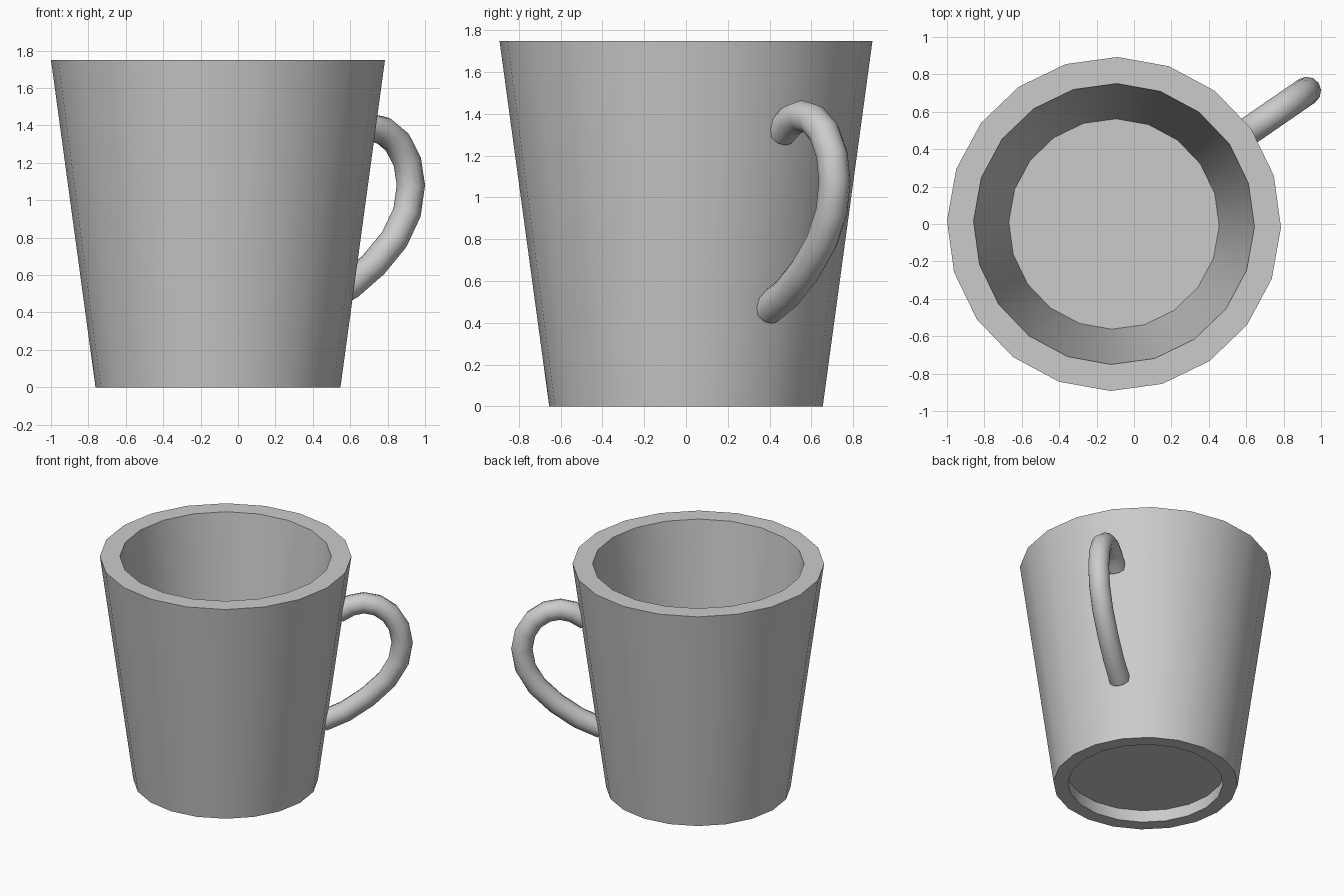
import bpy, bmesh
from math import cos, sin, radians, pi

if "Cube" in bpy.data.objects:
    bpy.data.objects.remove(bpy.data.objects["Cube"])

CX = -0.107          # mug axis position in x
SIDES = 20
TURN = radians(-1.2)


def ring(bm, r, z):
    return [bm.verts.new((CX + r * cos(TURN + 2 * pi * i / SIDES),
                          r * sin(TURN + 2 * pi * i / SIDES), z)) for i in range(SIDES)]


def bridge(bm, a, b):
    for i in range(SIDES):
        j = (i + 1) % SIDES
        bm.faces.new((a[i], a[j], b[j], b[i]))


def add_mesh(name, bm):
    mesh = bpy.data.meshes.new(name)
    bm.to_mesh(mesh)
    bm.free()
    obj = bpy.data.objects.new(name, mesh)
    bpy.context.collection.objects.link(obj)
    return obj


def smooth(obj, angle):
    bpy.ops.object.select_all(action='DESELECT')
    obj.select_set(True)
    bpy.context.view_layer.objects.active = obj
    bpy.ops.object.shade_smooth_by_angle(angle=radians(angle))


# Mug wall: closed tapered shell, the inside passes below the floor to form the foot
bm = bmesh.new()
rings = [ring(bm, r, z) for r, z in
         ((0.655, 0), (0.893, 1.75), (0.751, 1.75), (0.5625, 0.1), (0.551, 0))]
for k in range(len(rings)):
    bridge(bm, rings[k], rings[(k + 1) % len(rings)])
bmesh.ops.recalc_face_normals(bm, faces=bm.faces)
smooth(add_mesh("mug_wall", bm), 30)

# Floor disc, leaving a shallow recess underneath
bm = bmesh.new()
bm.faces.new(ring(bm, 0.5625, 0.1))
add_mesh("mug_floor", bm)

# Handle: round tube along a path of (distance from axis, height)
path = [(0.80, 1.315), (0.89, 1.37), (0.98, 1.39), (1.075, 1.372), (1.165, 1.31),
        (1.23, 1.205), (1.253, 1.08), (1.228, 0.935), (1.145, 0.79),
        (1.01, 0.655), (0.85, 0.54), (0.69, 0.465)]
angle = radians(34.6)
curve = bpy.data.curves.new("handle", 'CURVE')
curve.dimensions = '3D'
curve.bevel_depth = 0.076
curve.bevel_resolution = 4
curve.use_fill_caps = True
spline = curve.splines.new('POLY')
spline.points.add(len(path) - 1)
for p, (d, z) in zip(spline.points, path):
    p.co = (CX + d * cos(angle), d * sin(angle), z, 1)
handle = bpy.data.objects.new("handle", curve)
bpy.context.collection.objects.link(handle)
bpy.ops.object.select_all(action='DESELECT')
handle.select_set(True)
bpy.context.view_layer.objects.active = handle
bpy.ops.object.convert(target='MESH')
smooth(bpy.context.view_layer.objects.active, 50)
